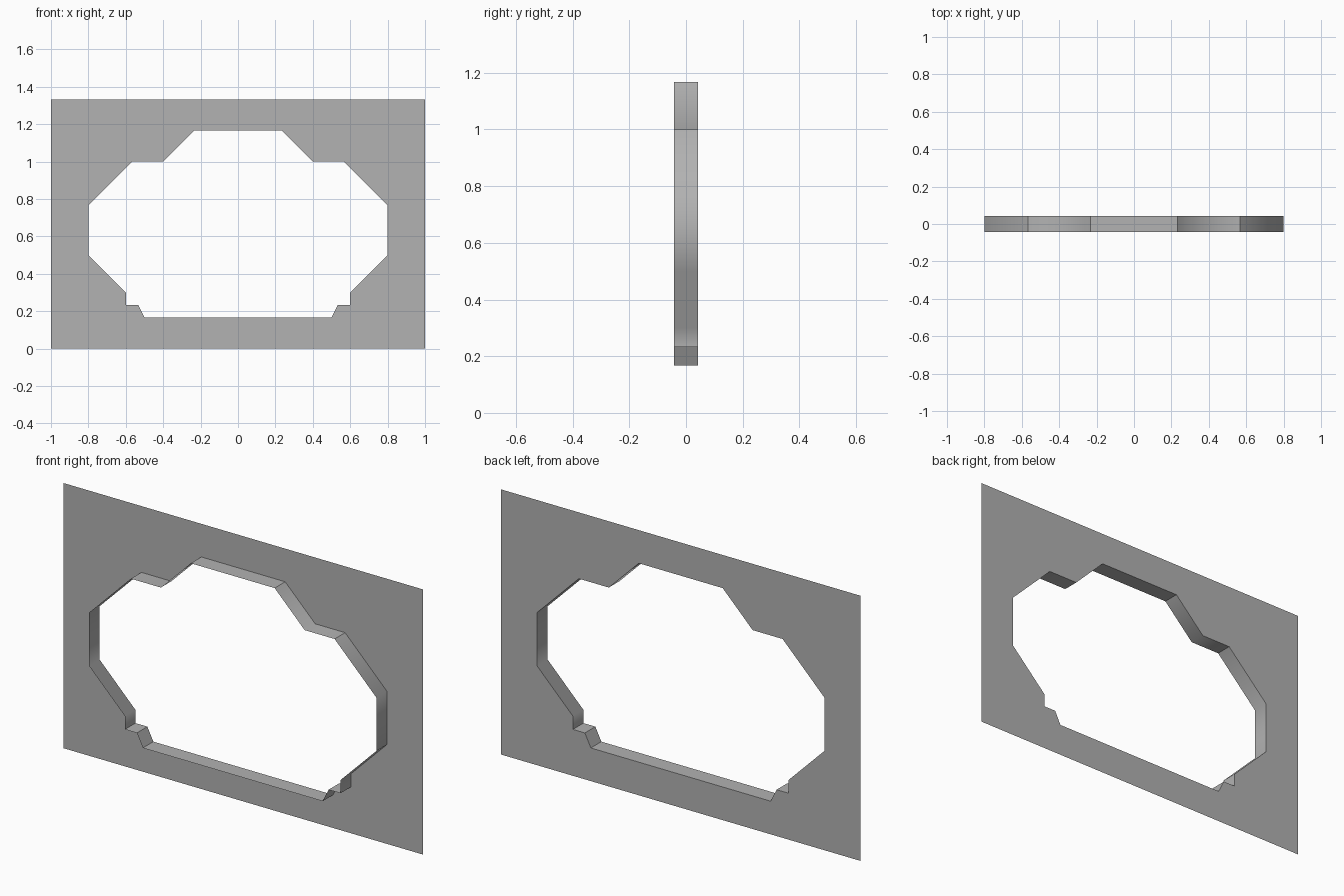
import bpy, bmesh, math
from mathutils import Vector

if "Cube" in bpy.data.objects:
    bpy.data.objects.remove(bpy.data.objects["Cube"])

BACK, FRONT = 0.0417, -0.0417
HEIGHT = 1.3333

# Right half of the opening outline (x, z), top to bottom
half = [(0.2333, 1.1667), (0.4, 1.0), (0.5667, 1.0), (0.8, 0.7667), (0.8, 0.5),
        (0.6, 0.3), (0.6, 0.2333), (0.5333, 0.2333), (0.5, 0.1667)]
opening = half + [(-x, z) for x, z in reversed(half)]
border = [(-1, 0), (1, 0), (1, HEIGHT), (-1, HEIGHT)]

# Dark grey shared by both parts
grey = bpy.data.materials.new("dark_grey")
grey.diffuse_color = (0.445, 0.445, 0.445, 1)
grey.use_nodes = True
grey.node_tree.nodes["Principled BSDF"].inputs["Base Color"].default_value = grey.diffuse_color


def add_loop(bm, points, y):
    verts = [bm.verts.new((x, y, z)) for x, z in points]
    edges = [bm.edges.new((v, verts[(i + 1) % len(verts)])) for i, v in enumerate(verts)]
    return verts, edges


def finish(bm, name):
    mesh = bpy.data.meshes.new(name)
    bm.to_mesh(mesh)
    bm.free()
    mesh.materials.append(grey)
    obj = bpy.data.objects.new(name, mesh)
    bpy.context.collection.objects.link(obj)
    return obj


# Flat single-sheet wall with the opening cut through it, on the back plane
bm = bmesh.new()
edges = add_loop(bm, border, BACK)[1] + add_loop(bm, opening, BACK)[1]
bmesh.ops.triangle_fill(bm, use_beauty=True, use_dissolve=False, edges=edges,
                        normal=Vector((0, 1, 0)))
bm.normal_update()
for f in bm.faces:
    if f.normal.y < 0:
        f.normal_flip()
finish(bm, "wall_panel")

# Thin lining of the opening, standing out in front of the panel
bm = bmesh.new()
back, _ = add_loop(bm, opening, BACK)
front, _ = add_loop(bm, opening, FRONT)
n = len(back)
for i in range(n):
    j = (i + 1) % n
    bm.faces.new((back[i], back[j], front[j], front[i]))
bm.normal_update()
# Point the lining faces into the opening
top = next(f for f in bm.faces if f.calc_center_median().z > 1.16)
if top.normal.z > 0:
    bmesh.ops.reverse_faces(bm, faces=bm.faces[:])
lining = finish(bm, "opening_lining")
bpy.context.view_layer.objects.active = lining
lining.select_set(True)
bpy.ops.object.shade_smooth_by_angle(angle=math.radians(50))

# Crisp creases at the outer corners of the stepped top
mesh = lining.data
for e in mesh.edges:
    a, b = (mesh.vertices[i].co for i in e.vertices)
    across = abs(a.y - b.y) > 0.01
    if across and any(abs(abs(a.x) - x) < 0.01 for x in (0.2333, 0.5667)):
        e.use_edge_sharp = True
